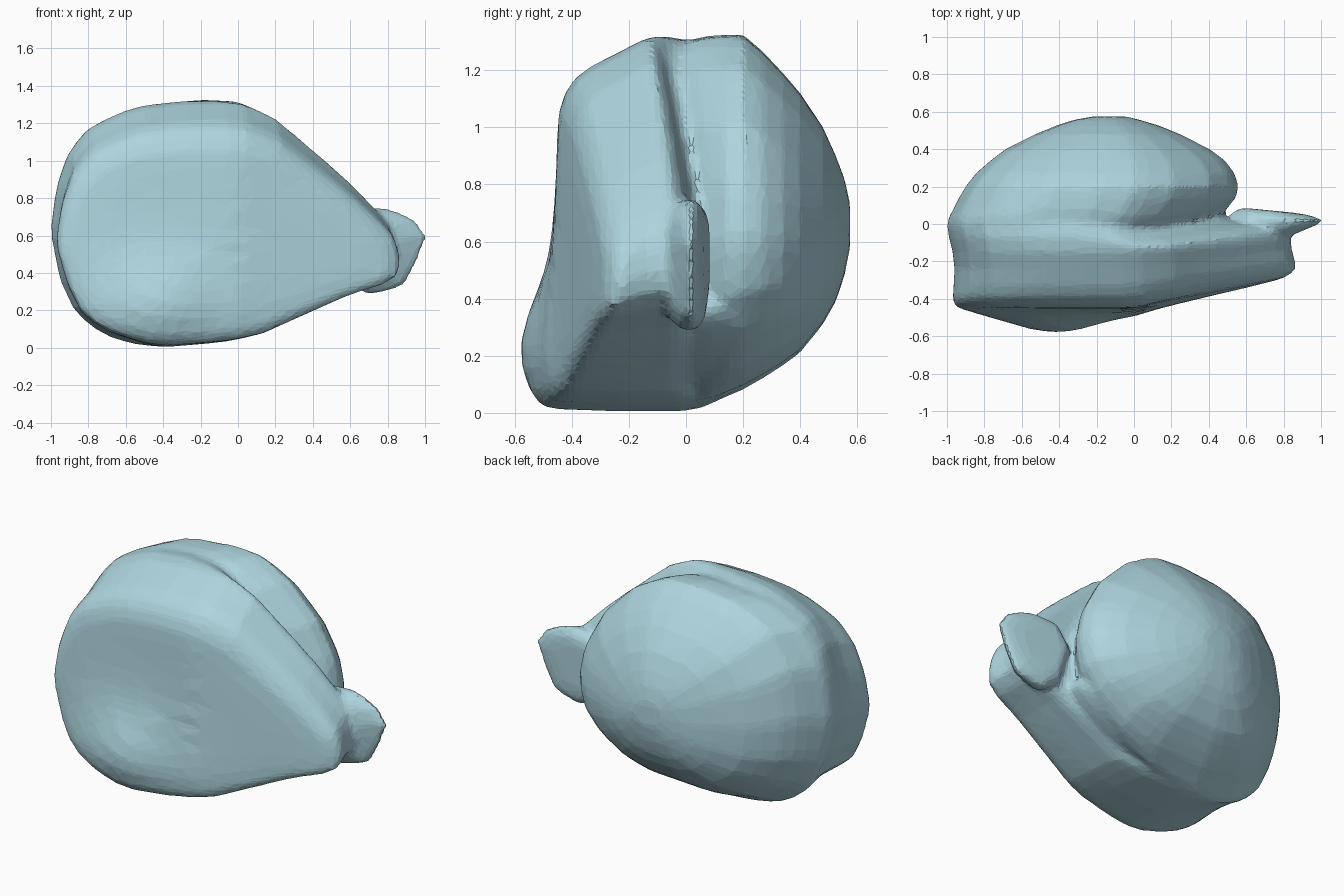
import bpy, bmesh, math, random

if "Cube" in bpy.data.objects:
    bpy.data.objects.remove(bpy.data.objects["Cube"])

random.seed(4)
N = 56

# Front-view outlines as (x, z)
SLAB = [(-1, .62), (-.97, .85), (-.9, 1.06), (-.78, 1.19), (-.55, 1.29), (-.3, 1.32), (0, 1.32),
        (.2, 1.24), (.45, 1.03), (.6, .9), (.75, .75), (.84, .64), (.86, .5), (.84, .41), (.75, .37),
        (.6, .32), (.4, .22), (.1, .07), (-.1, .03), (-.45, 0), (-.7, .08), (-.85, .18), (-.94, .38)]
DOME = [(-.95, .65), (-.9, .95), (-.75, 1.18), (-.5, 1.29), (-.2, 1.32), (0, 1.31), (.2, 1.2),
        (.4, 1.0), (.52, .78), (.56, .58), (.52, .4), (.4, .25), (.2, .12), (0, .06), (-.4, .04),
        (-.65, .09), (-.82, .22), (-.92, .4)]
FIN = [(.5, .6), (.6, .74), (.75, .75), (.83, .735), (.93, .69), (1, .6), (.95, .47), (.88, .34),
       (.8, .31), (.69, .29), (.58, .36)]


def normalise(points):
    """Scale an outline to the -1..1 box and sample it at N even angles."""
    xs, zs = zip(*points)
    pts = [(2 * (x - min(xs)) / (max(xs) - min(xs)) - 1,
            2 * (z - min(zs)) / (max(zs) - min(zs)) - 1) for x, z in points]
    out = []
    for i in range(N):
        a = 2 * math.pi * i / N
        dx, dz = math.cos(a), math.sin(a)
        best = 0
        for (ax, az), (bx, bz) in zip(pts, pts[1:] + pts[:1]):
            ex, ez = bx - ax, bz - az
            det = dx * ez - dz * ex
            if abs(det) < 1e-9:
                continue
            t = (ax * ez - az * ex) / det
            s = (ax * dz - az * dx) / det
            if t > 0 and -1e-6 <= s <= 1 + 1e-6:
                best = max(best, t)
        out.append((best * dx, best * dz))
    return out


def loft(bm, sections, out_a, out_b, warp):
    """Skin rings; section = (y, mix, x0, x1, z0, z1)."""
    rings, faces = [], []
    for y, m, x0, x1, z0, z1 in sections:
        ring = []
        for (ua, va), (ub, vb) in zip(out_a, out_b):
            u, v = ua + (ub - ua) * m, va + (vb - va) * m
            x = (x0 + x1) / 2 + u * (x1 - x0) / 2
            z = (z0 + z1) / 2 + v * (z1 - z0) / 2
            ring.append(bm.verts.new(warp(x, y, z)))
        rings.append(ring)
    for a, b in zip(rings, rings[1:]):
        for i in range(N):
            j = (i + 1) % N
            faces.append(bm.faces.new((a[i], a[j], b[j], b[i])))
    for ring in (rings[0], rings[-1]):
        c = bm.verts.new([sum(v.co[k] for v in ring) / N for k in range(3)])
        for i in range(N):
            faces.append(bm.faces.new((ring[i], ring[(i + 1) % N], c)))
    bmesh.ops.recalc_face_normals(bm, faces=faces)


def clamp(t):
    return max(0, min(1, t))


def shell_warp(x, y, z):
    front = clamp(-y / .42)
    yy = y + .22 * max(0, x) * front                        # face swings back to the right
    lean = clamp((z - .75) / .5) * clamp((x + .3) / .3)
    yy -= .09 * lean * clamp(1 - abs(y) / .16)              # groove leans forward at top
    bulge = math.exp(-((x + .42) / .3) ** 2 - ((z - .22) / .25) ** 2)
    yy -= .10 * bulge * clamp((-y - .3) / .12)              # low swelling on the face
    yy -= .03 * clamp((.9 - z) / .7) * clamp((-y - .3) / .12)
    return x, yy, z


def fin_warp(x, y, z):
    t = clamp((x - .6) / .4)
    return x, .02 + (y - .02) * (1 - .6 * t), z


# Shell body: rear dome, right-hand groove, flat front slab
shell = [
    (.575, 0, -.22, -.04, .58, .73),
    (.555, 0, -.33, .04, .48, .82),
    (.525, 0, -.42, .14, .39, .9),
    (.48, 0, -.53, .25, .31, 1.0),
    (.40, 0, -.69, .41, .21, 1.12),
    (.34, 0, -.77, .49, .165, 1.19),
    (.27, 0, -.85, .545, .12, 1.265),
    (.20, 0, -.905, .565, .08, 1.325),
    (.14, 0, -.94, .55, .055, 1.325),
    (.08, .1, -.97, .50, .025, 1.32),
    (.045, .3, -.99, .47, .01, 1.31),
    (.015, .6, -1.0, .56, .002, 1.305),
    (-.01, .9, -1.005, .76, 0, 1.31),
    (-.07, 1, -.995, .835, 0, 1.32),
    (-.15, 1, -.975, .84, 0, 1.305),
    (-.24, 1, -.965, .845, .0, 1.26),
    (-.33, 1, -.97, .86, .004, 1.215),
    (-.39, 1, -.975, .87, .008, 1.17),
    (-.425, 1, -.96, .855, .02, 1.115),
    (-.445, 1, -.90, .80, .07, 1.05),
    (-.451, 1, -.78, .66, .15, .96),
    (-.452, 1, -.64, .48, .22, .86),
    (-.452, 1, -.50, .28, .30, .76),
    (-.452, 1, -.34, .06, .40, .64),
]
bm = bmesh.new()
loft(bm, shell, normalise(DOME), normalise(SLAB), shell_warp)

# Thin tip standing out at the right
fin_shape = normalise(FIN)
fin = [(.085, 0, .58, .86, .40, .66),
       (.075, 0, .54, .94, .33, .71),
       (.045, 0, .51, .995, .29, .74),
       (.02, 0, .50, 1.01, .285, .75),
       (-.03, 0, .50, .995, .29, .74),
       (-.07, 0, .52, .93, .33, .72),
       (-.10, 0, .54, .87, .36, .69)]
loft(bm, fin, fin_shape, fin_shape, fin_warp)

# Underside fill where the groove fades out
fill = [(.06 + .2 * math.cos(a), 0, .2 - .3 * math.sin(a), .2 + .3 * math.sin(a),
         .24 - .09 * math.sin(a), .24 + .09 * math.sin(a))
        for a in [math.pi * (k + .5) / 10 for k in range(10)]]
circle = [(math.cos(2 * math.pi * i / N), math.sin(2 * math.pi * i / N)) for i in range(N)]
loft(bm, fill, circle, circle, lambda x, y, z: (x, y, z + .45 * (x - .2)))

mesh = bpy.data.meshes.new("shell")
bm.to_mesh(mesh)
bm.free()
obj = bpy.data.objects.new("shell", mesh)
bpy.context.collection.objects.link(obj)

# Fuse the parts into one skin of irregular flat facets
fuse = obj.modifiers.new("fuse", "REMESH")
fuse.mode = "VOXEL"
fuse.voxel_size = .02
soft = obj.modifiers.new("soften", "SMOOTH")
soft.factor, soft.iterations = .5, 4
facets = obj.modifiers.new("facets", "DECIMATE")
facets.ratio = .11

mat = bpy.data.materials.new("pale_blue")
mat.diffuse_color = (.42, .66, .73, 1)
mat.use_nodes = True
mat.node_tree.nodes["Principled BSDF"].inputs["Base Color"].default_value = mat.diffuse_color
mesh.materials.append(mat)
